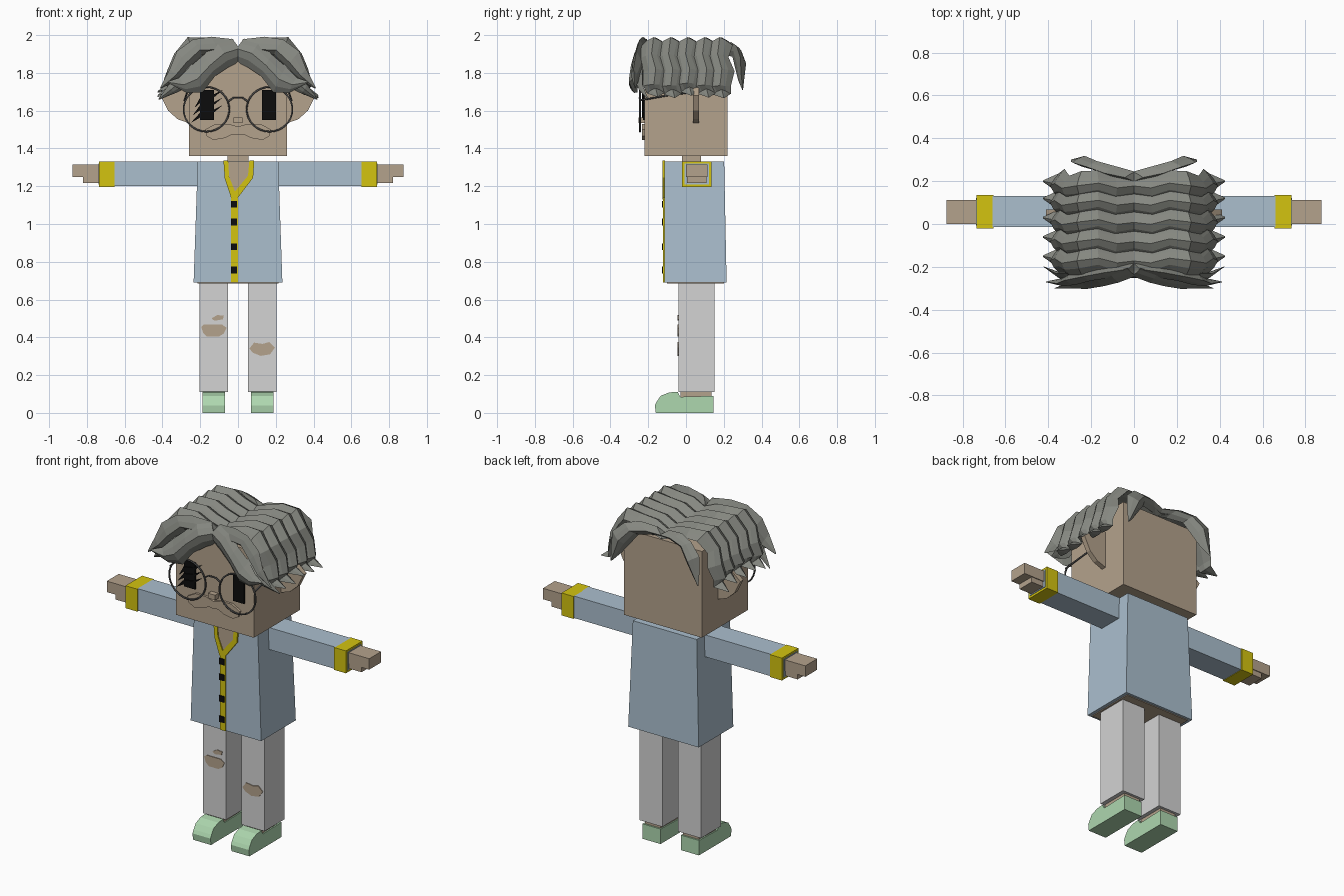
import bpy, bmesh, math, random
from mathutils import Vector

random.seed(4)
if "Cube" in bpy.data.objects:
    bpy.data.objects.remove(bpy.data.objects["Cube"])


def material(name, r, g, b):
    lin = lambda c: (c / 255 / 12.92) if c < 11 else ((c / 255 + 0.055) / 1.055) ** 2.4
    m = bpy.data.materials.new(name)
    m.use_nodes = True
    col = (lin(r), lin(g), lin(b), 1)
    m.diffuse_color = col
    m.node_tree.nodes["Principled BSDF"].inputs["Base Color"].default_value = col
    return m


SKIN = material("tan skin", 180, 162, 140)
COAT = material("pale blue cloth", 171, 191, 206)
PANTS = material("light grey cloth", 211, 211, 211)
TRIM = material("mustard trim", 212, 196, 16)
HAIR = material("grey hair", 134, 136, 129)
BLACK = material("black", 12, 12, 12)
SHOE = material("mint green", 174, 215, 175)
FRAME = material("dark grey metal", 78, 78, 78)


def finish(bm, name, mat):
    bmesh.ops.recalc_face_normals(bm, faces=bm.faces)
    me = bpy.data.meshes.new(name)
    bm.to_mesh(me)
    bm.free()
    me.materials.append(mat)
    ob = bpy.data.objects.new(name, me)
    bpy.context.collection.objects.link(ob)
    return ob


def box(name, x, y, z, mat, flare=None):
    """Box from ranges; flare moves the top corners inward in x and at the back."""
    bm = bmesh.new()
    bmesh.ops.create_cube(bm, size=1)
    for v in bm.verts:
        top = v.co.z > 0
        p = [r[0] if c < 0 else r[1] for c, r in zip(v.co, (x, y, z))]
        if flare and top:
            p[0] -= math.copysign(flare[0], p[0])
            p[1] -= flare[1] if v.co.y > 0 else 0
        v.co = p
    return finish(bm, name, mat)


def prism(name, pts, a, b, mat, axis="Y"):
    """Extrude an outline from a to b; outline is (x, z) for Y or (y, z) for X."""
    bm = bmesh.new()
    place = (lambda p, d: (p[0], d, p[1])) if axis == "Y" else (lambda p, d: (d, p[0], p[1]))
    rings = [[bm.verts.new(place(p, d)) for p in pts] for d in (a, b)]
    bm.faces.new(rings[0])
    bm.faces.new(rings[1])
    for i in range(len(pts)):
        j = (i + 1) % len(pts)
        bm.faces.new((rings[0][i], rings[0][j], rings[1][j], rings[1][i]))
    return finish(bm, name, mat)


def rod(name, pts, r, mat, closed=False):
    """Thin wire through points."""
    cu = bpy.data.curves.new(name, "CURVE")
    cu.dimensions = "3D"
    cu.bevel_depth, cu.bevel_resolution = r, 1
    sp = cu.splines.new("POLY")
    sp.points.add(len(pts) - 1)
    for q, p in zip(sp.points, pts):
        q.co = (*p, 1)
    sp.use_cyclic_u = closed
    cu.materials.append(mat)
    ob = bpy.data.objects.new(name, cu)
    bpy.context.collection.objects.link(ob)


def lock(name, path, width, thick, side, across):
    """Tapered hair lock with a ridged cross-section swept along a path."""
    bm = bmesh.new()
    mirror = Vector((side, 1, 1))
    pts = [Vector(p) * mirror for p in path]
    across = (Vector(across) * mirror).normalized()
    section = ((-1, -.3), (-.55, .5), (0, 1), (.5, .45), (1, -.3), (0, -.5))
    rings = []
    for i, p in enumerate(pts):
        t = pts[min(i + 1, len(pts) - 1)] - pts[max(i - 1, 0)]
        n = t.cross(across).normalized()
        if n.dot(p - Vector((0, 0, 1.6))) < 0:
            n.negate()
        f = .06 if i == len(pts) - 1 else (.7 if i == len(pts) - 2 else 1)
        f *= .92 + .16 * (i % 2)
        rings.append([bm.verts.new(p + across * width * f * u + n * thick * f * v)
                      for u, v in section])
    for a, b in zip(rings, rings[1:]):
        for i in range(6):
            j = (i + 1) % 6
            bm.faces.new((a[i], a[j], b[j], b[i]))
    bm.faces.new(rings[0])
    bm.faces.new(rings[-1])
    finish(bm, name, HAIR)


# Head, neck and coat
box("head", (-.26, .26), (-.22, .22), (1.36, 1.88), SKIN)
box("neck", (-.055, .055), (-.02, .08), (1.25, 1.37), SKIN)
box("coat", (-.235, .235), (-.115, .215), (.69, 1.33), COAT, (.022, .013))
box("coat_underside", (-.215, .215), (-.1, .2), (.685, .7), SKIN)

# Collar opening, collar trim, placket and buttons
prism("chest_opening", [(-.055, 1.328), (.062, 1.328), (.055, 1.25), (-.018, 1.16), (-.045, 1.24)],
      -.119, -.11, SKIN)
prism("collar_right", [(-.077, 1.335), (-.052, 1.335), (-.047, 1.25), (-.015, 1.17), (-.015, 1.13),
                       (-.037, 1.14), (-.07, 1.24)], -.125, -.11, TRIM)
prism("collar_left", [(.06, 1.335), (.086, 1.335), (.08, 1.245), (0, 1.14), (-.018, 1.13),
                      (-.018, 1.17), (.053, 1.255)], -.125, -.11, TRIM)
box("placket", (-.036, .001), (-.122, -.11), (.69, 1.15), TRIM)
for z in (.757, .88, 1.01, 1.105):
    box("button", (-.037, -.004), (-.128, -.118), (z - .018, z + .018), BLACK)


def span(s, a, b):
    return tuple(sorted((s * a, s * b)))


for s, tag in ((1, "left"), (-1, "right")):
    # Arms
    box(tag + "_sleeve", span(s, .2, .66), (-.015, .13), (1.2, 1.332), COAT)
    box(tag + "_cuff", span(s, .655, .735), (-.022, .136), (1.197, 1.332), TRIM)
    box(tag + "_cuff_lining", span(s, .73, .738), (-.008, .122), (1.21, 1.32), COAT)
    box(tag + "_hand", span(s, .73, .875), (0, .113), (1.248, 1.314), SKIN)
    box(tag + "_thumb_side", span(s, .73, .82), (.005, .108), (1.216, 1.25), SKIN)
    # Legs and shoes
    box(tag + "_trouser", span(s, .052, .205), (-.04, .15), (.11, .7), PANTS)
    box(tag + "_ankle", span(s, .075, .18), (-.03, .135), (.06, .112), SKIN)
    prism(tag + "_shoe", [(.145, 0), (.145, .09), (-.03, .085), (-.045, .112), (-.09, .108),
                          (-.135, .09), (-.155, .06), (-.165, .04), (-.16, 0)],
          s * .068, s * .188, SHOE, "X")
    # Pointed ears
    prism(tag + "_ear", [(s * .25, 1.76), (s * .34, 1.74), (s * .41, 1.68), (s * .37, 1.6),
                         (s * .32, 1.555), (s * .25, 1.53)], .038, .068, SKIN)
    # Eyes and glasses
    box(tag + "_eye", span(s, .127, .2), (-.228, -.219), (1.55, 1.71), BLACK)
    ring = [(s * .167 + .121 * math.cos(a * math.pi / 16), -.243,
             1.607 + .118 * math.sin(a * math.pi / 16)) for a in range(32)]
    rod(tag + "_lens_rim", ring, .005, FRAME, True)
    rod(tag + "_temple", [(s * .284, -.243, 1.655), (s * .275, -.1, 1.68), (s * .268, .05, 1.7)],
        .005, FRAME)
    # Side hair locks combed outward from the parting
    for k, y in enumerate((-.17, -.08, .01, .1, .18)):
        drop = random.uniform(-.02, .02)
        path = [(0, y, 1.9), (.09, y - .01, 1.93), (.17, y + .012, 1.955), (.25, y, 1.955),
                (.31, y - .012, 1.885), (.335, y + .01, 1.81), (.36, y, 1.745 + drop),
                (.355, y + .01, 1.71 + drop), (.425, y + .02, 1.685 + drop)]
        lock(tag + "_side_lock", path, .062, .035, s, (0, 1, .04))
    # Fringe locks and locks falling behind the head
    lock(tag + "_fringe", [(0, -.215, 1.925), (.08, -.24, 1.9), (.15, -.262, 1.84),
                           (.22, -.268, 1.765), (.29, -.282, 1.735), (.37, -.3, 1.75)],
         .07, .032, s, (.45, 0, .9))
    lock(tag + "_upper_fringe", [(0, -.2, 1.93), (.11, -.215, 1.935), (.21, -.235, 1.93),
                                 (.29, -.25, 1.86), (.34, -.27, 1.79), (.41, -.27, 1.72)],
         .06, .035, s, (.45, -.35, .8))
    lock(tag + "_temple_curl", [(.24, -.23, 1.84), (.3, -.24, 1.76), (.35, -.235, 1.715),
                                (.42, -.2, 1.66)], .045, .025, s, (.6, 0, .8))
    lock(tag + "_back_lock", [(0, .215, 1.92), (.09, .235, 1.93), (.18, .265, 1.915),
                              (.24, .285, 1.85), (.265, .29, 1.78), (.29, .3, 1.71)],
         .055, .032, s, (.75, .2, .55))

# Glasses bridge, nose and moustache
rod("bridge", [(-.05, -.243, 1.65), (-.025, -.246, 1.668), (.025, -.246, 1.668), (.05, -.243, 1.65)],
    .005, FRAME)
box("nose", (-.024, .024), (-.252, -.219), (1.535, 1.565), SKIN)
half = [(.05, 1.53), (.12, 1.53), (.175, 1.5), (.165, 1.465), (.13, 1.445), (.07, 1.455), (.03, 1.475)]
prism("moustache", [(0, 1.515)] + half + [(0, 1.47)] + [(-x, z) for x, z in reversed(half)],
      -.234, -.219, SKIN)

# Slanted strokes over the right eye
for k in range(3):
    z = 1.535 + .04 * k
    prism("lash", [(-.25 + .01 * k, z), (-.19, z + .035), (-.14, z + .045), (-.08, z + .095),
                   (-.14, z + .065), (-.2, z + .055)], -.234, -.226, BLACK)

# Torn knees
prism("right_knee_tear", [(-.195, .455), (-.18, .468), (-.085, .468), (-.06, .45), (-.075, .42),
                          (-.1, .405), (-.165, .405), (-.185, .425)], -.044, -.038, SKIN)
prism("right_upper_tear", [(-.14, .5), (-.11, .518), (-.075, .515), (-.08, .495), (-.125, .488)],
      -.044, -.038, SKIN)
prism("left_knee_tear", [(.06, .34), (.085, .372), (.13, .365), (.165, .375), (.195, .345),
                         (.17, .31), (.12, .302), (.08, .318)], -.044, -.038, SKIN)
